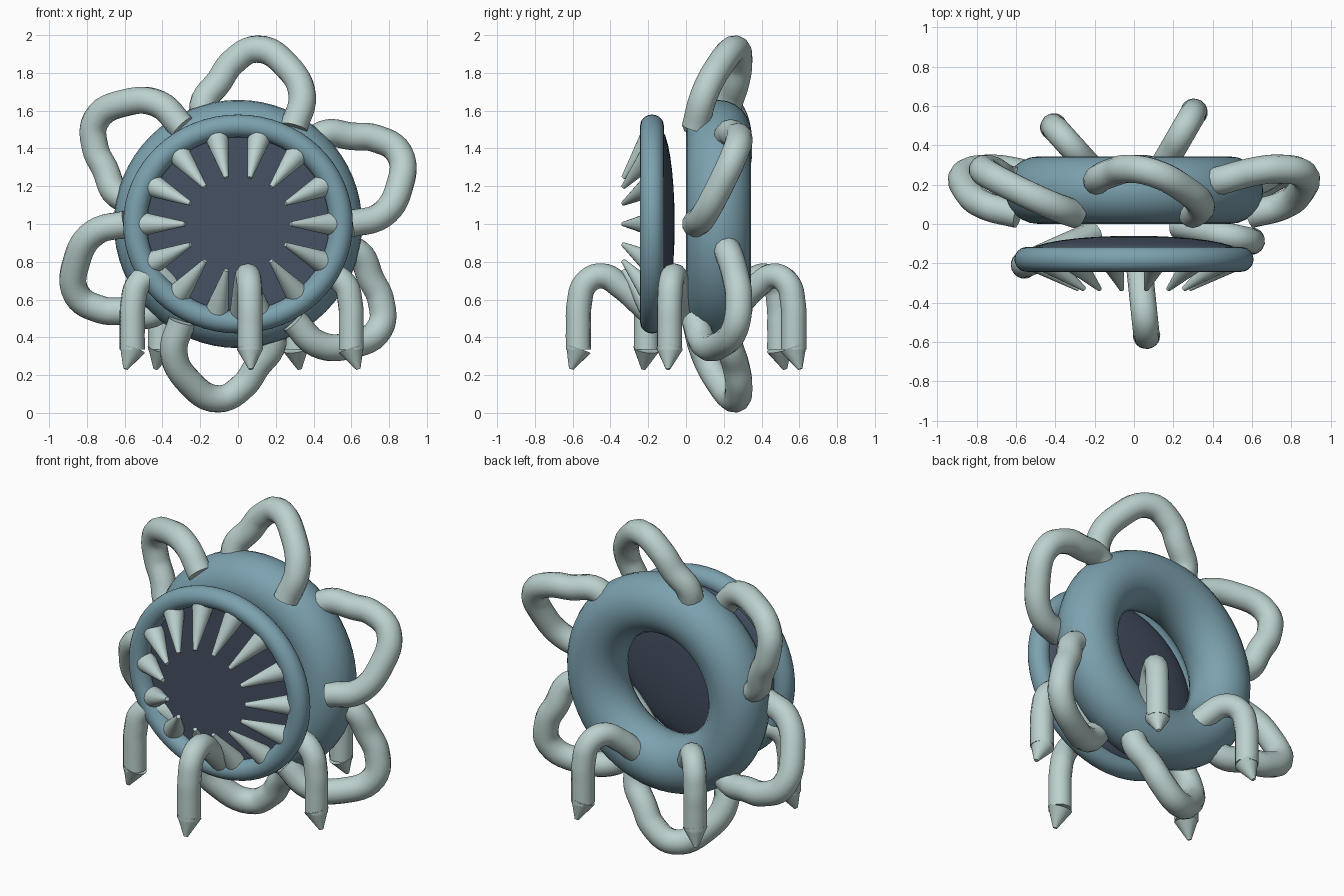
import bpy, bmesh, math
from mathutils import Vector, Matrix

if "Cube" in bpy.data.objects:
    bpy.data.objects.remove(bpy.data.objects["Cube"])


def material(name, rgb):
    m = bpy.data.materials.new(name)
    m.diffuse_color = (*rgb, 1)
    m.use_nodes = True
    m.node_tree.nodes["Principled BSDF"].inputs["Base Color"].default_value = m.diffuse_color
    return m


BLUE = material("steel_blue", (0.20, 0.36, 0.43))
PALE = material("pale_grey_green", (0.50, 0.64, 0.62))
DARK = material("dark_slate", (0.060, 0.082, 0.122))


def finish(obj, mat, angle=40):
    obj.data.materials.clear()
    obj.data.materials.append(mat)
    bpy.ops.object.select_all(action='DESELECT')
    obj.select_set(True)
    bpy.context.view_layer.objects.active = obj
    bpy.ops.object.shade_smooth_by_angle(angle=math.radians(angle))
    return obj


def add_mesh(name, bm, mat):
    me = bpy.data.meshes.new(name)
    bm.to_mesh(me)
    bm.free()
    obj = bpy.data.objects.new(name, me)
    bpy.context.collection.objects.link(obj)
    return finish(obj, mat)


def ring(name, y, major, minor, sz=1.0):
    bpy.ops.mesh.primitive_torus_add(
        major_radius=major, minor_radius=minor, major_segments=64, minor_segments=24,
        location=(0, y, 1), rotation=(math.pi / 2, 0, 0))
    obj = bpy.context.object
    obj.name = name
    obj.scale = (1, sz, 1)
    return finish(obj, BLUE)


def tube(name, pts, radius):
    cu = bpy.data.curves.new(name, 'CURVE')
    cu.dimensions = '3D'
    cu.bevel_depth = radius
    cu.bevel_resolution = 4
    cu.resolution_u = 6
    cu.use_fill_caps = True
    sp = cu.splines.new('BEZIER')
    sp.bezier_points.add(len(pts) - 1)
    for b, p in zip(sp.bezier_points, pts):
        b.co = p
        b.handle_left_type = b.handle_right_type = 'AUTO'
    obj = bpy.data.objects.new(name, cu)
    bpy.context.collection.objects.link(obj)
    bpy.ops.object.select_all(action='DESELECT')
    obj.select_set(True)
    bpy.context.view_layer.objects.active = obj
    bpy.ops.object.convert(target='MESH')
    obj = bpy.context.object
    obj.name = name
    return finish(obj, PALE, 50)


def cone(name, base, tip, r1, r2, segs=20):
    base, tip = Vector(base), Vector(tip)
    d = tip - base
    rot = d.to_track_quat('Z', 'Y').to_matrix().to_4x4()
    bm = bmesh.new()
    bmesh.ops.create_cone(bm, cap_ends=True, segments=segs, radius1=r1, radius2=r2,
                          depth=d.length,
                          matrix=Matrix.Translation((base + tip) / 2) @ rot)
    return add_mesh(name, bm, PALE)


# Main body ring and smaller, slightly flattened mouth ring
ring("body_ring", 0.172, 0.485, 0.172)
ring("mouth_ring", -0.18, 0.545, 0.063, 0.953)

# Mouth disc: flat front with a shallow dome behind
bm = bmesh.new()
profile = [(0, -0.17), (0.53, -0.17)]
profile += [(0.53 * math.cos(t), -0.14 + 0.08 * math.sin(t))
            for t in [i * math.pi / 16 for i in range(9)]]
vs = [bm.verts.new((r, y, 0)) for r, y in profile]
es = [bm.edges.new(p) for p in zip(vs, vs[1:])]
bmesh.ops.spin(bm, geom=vs + es, axis=(0, 1, 0), cent=(0, 0, 0),
               angle=2 * math.pi, steps=48)
bmesh.ops.remove_doubles(bm, verts=bm.verts, dist=0.0005)
bmesh.ops.recalc_face_normals(bm, faces=bm.faces)
bmesh.ops.transform(bm, verts=bm.verts,
                    matrix=Matrix.Translation((0, 0, 1)) @ Matrix.Diagonal((1, 1, 0.953, 1)))
add_mesh("mouth_disc", bm, DARK)

# Teeth pointing inward and forward around the mouth
TEETH = 14
for i in range(TEETH):
    a = 2 * math.pi * i / TEETH
    c, s = math.cos(a), math.sin(a)
    cone(f"tooth_{i + 1}", (0.49 * c, -0.19, 1 + 0.46 * s),
         (0.28 * c, -0.332, 1 + 0.25 * s), 0.06, 0.012)

# Six twisted loops around the body ring: (x, height above centre, y)
LOOP = [(-0.15, 0.50, 0.20), (-0.185, 0.63, 0.225), (-0.10, 0.755, 0.265),
        (-0.03, 0.855, 0.28), (0.10, 0.926, 0.26), (0.26, 0.835, 0.175),
        (0.34, 0.68, 0.095), (0.295, 0.51, 0.05)]
for i in range(6):
    a = i * math.pi / 3
    c, s = math.cos(a), math.sin(a)
    tube(f"loop_{i + 1}", [(x * c - h * s, y, 1 + x * s + h * c) for x, h, y in LOOP], 0.073)

# Five arched legs with pointed feet: (distance from centre, height)
LEG = [(0.23, 0.53), (0.30, 0.595), (0.38, 0.665), (0.49, 0.725),
       (0.575, 0.685), (0.608, 0.58), (0.613, 0.45), (0.613, 0.335)]
for i in range(5):
    a = math.radians(-84 + 72 * i)
    c, s = math.cos(a), math.sin(a)

    def at(d, z):
        return (d * c, 0.04 + d * s, z)

    tube(f"leg_{i + 1}", [at(d, z) for d, z in LEG], 0.067)
    cone(f"foot_{i + 1}", at(0.613, 0.34), at(0.652, 0.232), 0.07, 0.012)
